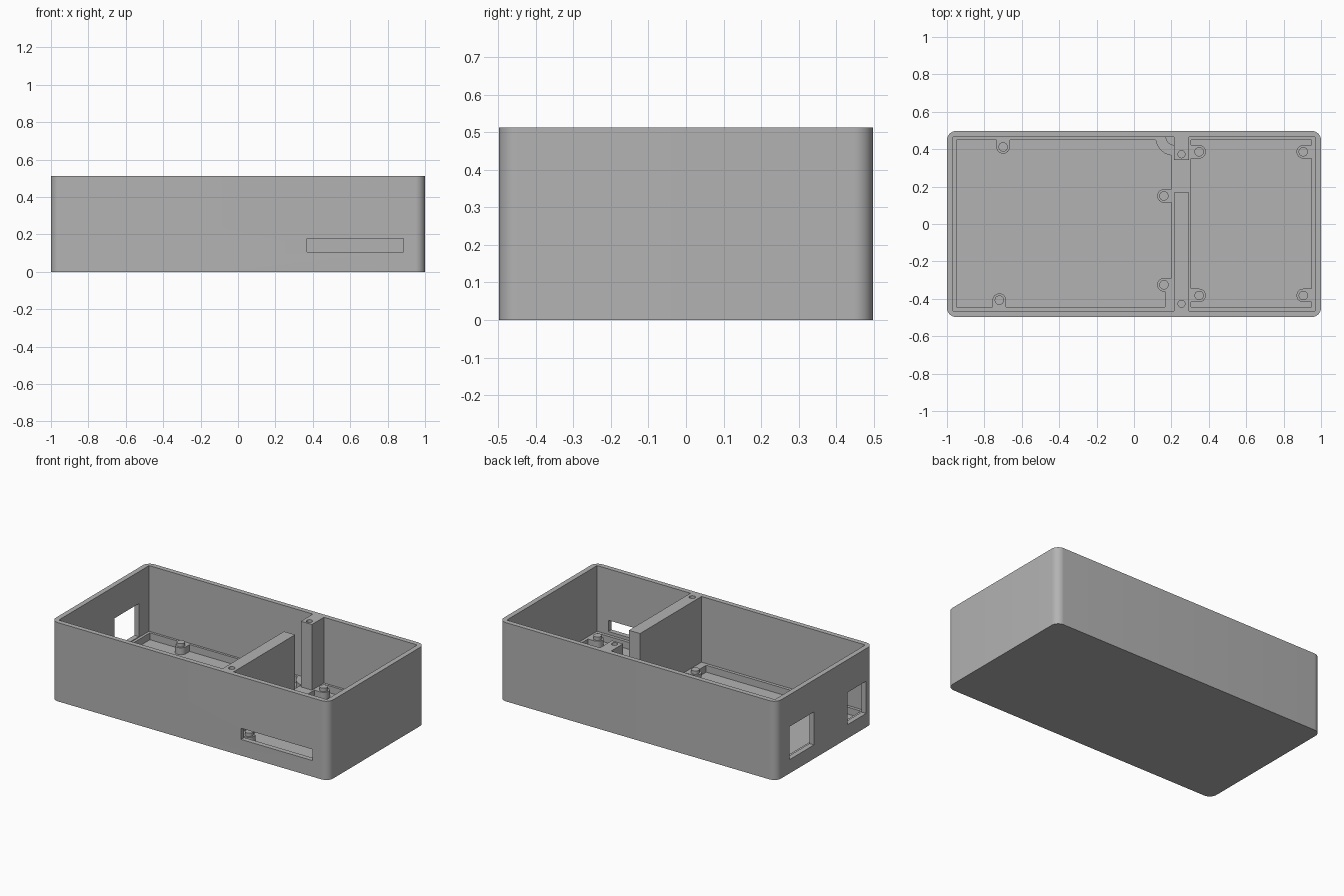
import bpy, bmesh, math

old = bpy.data.objects.get("Cube")
if old:
    bpy.data.objects.remove(old, do_unlink=True)

W, D, H = 1.0, 0.4975, 0.513          # half width, half depth, height
IN_X, IN_Y = 0.967, 0.465             # inner wall faces
LEDGE, FLOOR = 0.085, 0.04            # board ledge and sunken floor heights
DIV_L, DIV_R = 0.214, 0.294           # divider faces

mat = bpy.data.materials.new("matte grey")
mat.use_nodes = True
GREY = (0.45, 0.45, 0.45, 1)
mat.diffuse_color = GREY
mat.node_tree.nodes["Principled BSDF"].inputs["Base Color"].default_value = GREY


def prism(name, outline, z0, z1):
    """Upright solid from an anticlockwise outline."""
    bm = bmesh.new()
    face = bm.faces.new([bm.verts.new((x, y, z0)) for x, y in outline])
    top = bmesh.ops.extrude_face_region(bm, geom=[face])["geom"]
    bmesh.ops.translate(bm, vec=(0, 0, z1 - z0),
                        verts=[v for v in top if isinstance(v, bmesh.types.BMVert)])
    bmesh.ops.recalc_face_normals(bm, faces=bm.faces)
    mesh = bpy.data.meshes.new(name)
    bm.to_mesh(mesh)
    bm.free()
    mesh.materials.append(mat)
    obj = bpy.data.objects.new(name, mesh)
    bpy.context.collection.objects.link(obj)
    return obj


def box(name, x0, x1, y0, y1, z0, z1):
    return prism(name, [(x0, y0), (x1, y0), (x1, y1), (x0, y1)], z0, z1)


def arc(cx, cy, r, a0, a1, n):
    return [(cx + r * math.cos(math.radians(a0 + (a1 - a0) * i / n)),
             cy + r * math.sin(math.radians(a0 + (a1 - a0) * i / n))) for i in range(n + 1)]


def disc(name, x, y, r, z0, z1):
    return prism(name, arc(x, y, r, 0, 360, 24)[:-1], z0, z1)


def cut(obj, *cutters):
    """Subtract each cutter and discard it."""
    for c in cutters:
        c.hide_render = True
        mod = obj.modifiers.new("cut", "BOOLEAN")
        mod.operation, mod.solver, mod.object = "DIFFERENCE", "EXACT", c
        with bpy.context.temp_override(object=obj, active_object=obj):
            bpy.ops.object.modifier_apply(modifier=mod.name)
        bpy.data.objects.remove(c, do_unlink=True)


def tab(x, y, angle, reach=0.1, r=0.036):
    """U-shaped mounting tab, rounded end at x, y, running towards angle."""
    a = math.radians(angle)
    dx, dy = reach * math.cos(a), reach * math.sin(a)
    ends = arc(x, y, r, angle + 90, angle + 270, 16)
    far = [(ends[-1][0] + dx, ends[-1][1] + dy), (ends[0][0] + dx, ends[0][1] + dy)]
    return prism("tab", ends + far, 0, 0.3)


# Case shell with rounded upright corners
R = 0.05
outline = []
for sx, sy, a in ((1, 1, 0), (-1, 1, 90), (-1, -1, 180), (1, -1, 270)):
    outline += arc(sx * (W - R), sy * (D - R), R, a, a + 90, 10)
case = prism("case_shell", outline, 0, H)

# Sunken floors, with the mounting tabs left standing
left_mounts = [(-0.7, 0.412, 90), (-0.72, -0.407, 270), (0.16, 0.15, 0), (0.16, -0.325, 0)]
right_mounts = [(x, y, a) for x, a in ((0.348, 180), (0.905, 0)) for y in (0.386, -0.382)]
left_floor = box("left_floor", -0.95, 0.2, -0.445, 0.45, FLOOR, 0.2)
cut(left_floor, *[tab(*m) for m in left_mounts],
    box("corner_shelf", 0.166, 0.3, -0.6, -0.33, 0, 0.3),
    disc("round_shelf", 0.214, 0.465, 0.1, 0, 0.3))
right_floor = box("right_floor", 0.305, 0.948, -0.445, 0.45, FLOOR, 0.2)
cut(right_floor, *[tab(*m) for m in right_mounts])

# Hollow inside, two side windows and the front slot
cut(case, box("cavity", -IN_X, IN_X, -IN_Y, IN_Y, LEDGE, 1),
    left_floor, right_floor,
    box("large_window", -1.1, -0.9, 0.11, 0.36, 0.09, 0.305),
    box("small_window", -1.1, -0.9, -0.427, -0.237, 0.09, 0.3),
    box("slot", 0.37, 0.885, -0.6, -0.42, 0.105, 0.178))

# Divider wall and rear post, each with a screw hole
divider = box("divider_wall", DIV_L, DIV_R, -IN_Y, 0.168, LEDGE, H)
cut(divider, disc("hole", 0.254, -0.427, 0.019, 0.3, 1))
post = box("rear_post", DIV_L, DIV_R, 0.342, IN_Y, LEDGE, H)
cut(post, disc("hole", 0.254, 0.373, 0.019, 0.3, 1))

# Locating pins on the tabs
parts = [case, divider, post]
for i, (x, y, a) in enumerate(left_mounts + right_mounts):
    parts.append(disc(f"pin_{i + 1}", x, y, 0.025, FLOOR + 0.02, 0.107))
parts.append(prism("corner_pin", [(DIV_L, IN_Y)] + arc(DIV_L, IN_Y, 0.045, 180, 270, 8),
                   LEDGE, 0.107))

# Smooth the round surfaces, keep edges sharp
bpy.ops.object.select_all(action="DESELECT")
for p in parts:
    p.select_set(True)
bpy.context.view_layer.objects.active = case
bpy.ops.object.shade_smooth_by_angle(angle=math.radians(30))
